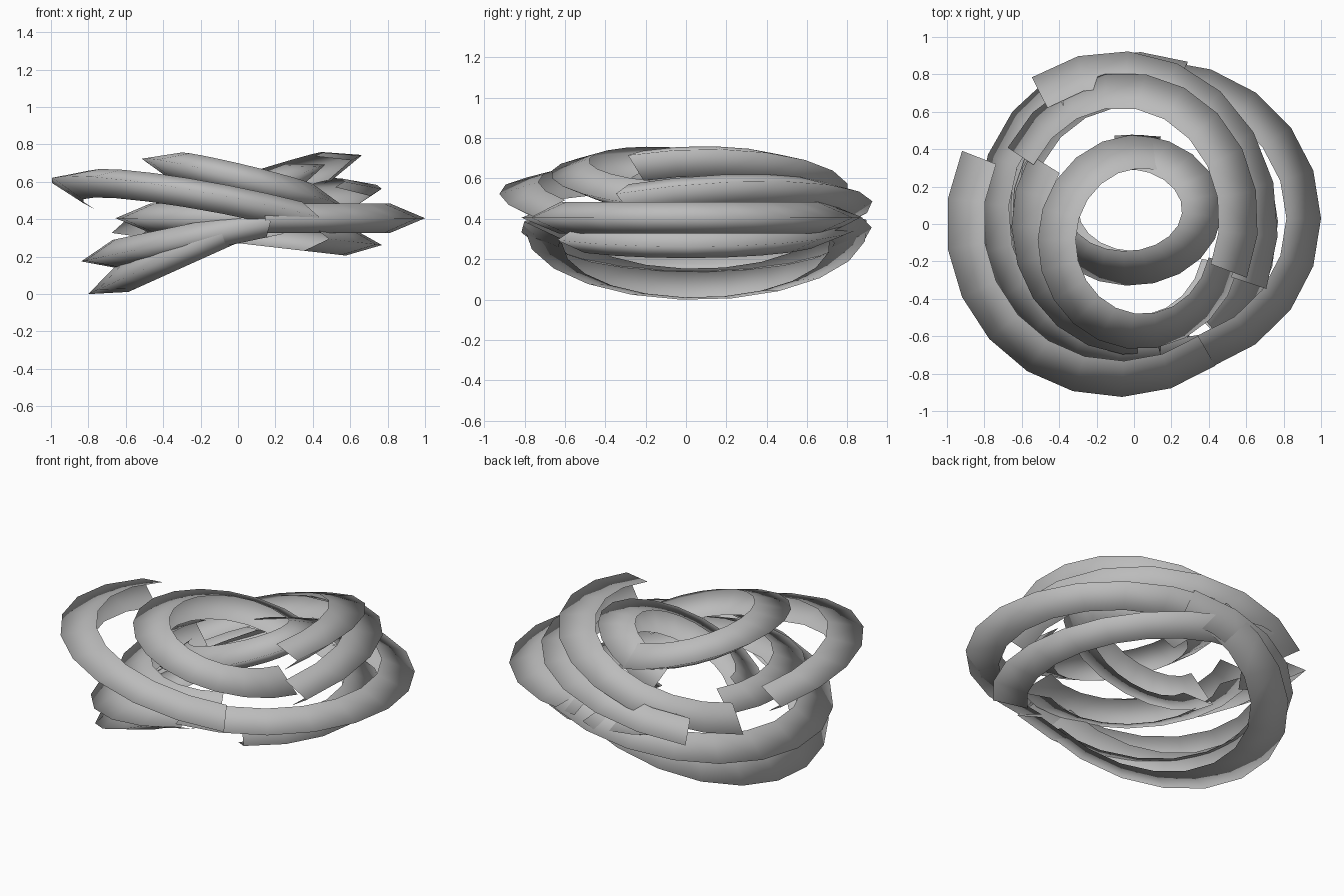
import bpy, bmesh, math
from mathutils import Vector

if "Cube" in bpy.data.objects:
    bpy.data.objects.remove(bpy.data.objects["Cube"])

grey = bpy.data.materials.new("plain grey")
grey.use_nodes = True
colour = (0.5, 0.5, 0.5, 1)
grey.diffuse_color = colour
grey.node_tree.nodes["Principled BSDF"].inputs["Base Color"].default_value = colour

DEPTH, HALF_HEIGHT = 0.185, 0.078   # size of the V-shaped band section


def arc_band(name, centre, radii, z_axis, slope, start, end):
    """Open V-section band, sharp edge outward, on the plane z = z_axis + slope . (x, y)."""
    normal = Vector((-slope[0], -slope[1], 1)).normalized()
    steps = max(4, round(abs(end - start) / 17))
    bm = bmesh.new()
    rows = []
    for i in range(steps + 1):
        t = math.radians(start + (end - start) * i / steps)
        row = []
        for inset, height in ((DEPTH, HALF_HEIGHT), (0, 0), (DEPTH, -HALF_HEIGHT)):
            x = centre[0] + (radii[0] - inset) * math.cos(t)
            y = centre[1] + (radii[1] - inset) * math.sin(t)
            p = Vector((x, y, z_axis + slope[0] * x + slope[1] * y)) + normal * height
            row.append(bm.verts.new(p))
        rows.append(row)
    for a, b in zip(rows, rows[1:]):
        for k in range(2):
            bm.faces.new((a[k], a[k + 1], b[k + 1], b[k]))
    # Turn the faces outward
    bm.normal_update()
    if bm.faces[:][0].normal.z < 0:
        bmesh.ops.reverse_faces(bm, faces=bm.faces[:])
    for f in bm.faces:
        f.smooth = True
    mesh = bpy.data.meshes.new(name)
    bm.to_mesh(mesh)
    bm.free()
    mesh.materials.append(grey)
    obj = bpy.data.objects.new(name, mesh)
    bpy.context.collection.objects.link(obj)


# Bands on the +x half
arc_band("flat_outer_band", (0.115, 0.03), (0.885, 0.845), 0.405, (0, 0), -88, 88)
arc_band("raised_outer_band", (-0.09, 0.0), (0.86, 0.925), 0.41, (0.205, 0.09), 122, -22)
arc_band("raised_middle_band", (-0.05, 0.03), (0.715, 0.78), 0.53, (0.32, 0.03), 151, -24)
arc_band("raised_inner_band", (-0.02, 0.075), (0.49, 0.405), 0.515, (0.38, 0), 100, -180)
arc_band("lowered_band", (-0.09, 0.0), (0.86, 0.86), 0.35, (-0.115, 0), 115, -48)

# Bands on the -x half
arc_band("left_raised_outer_band", (-0.09, 0.0), (0.915, 0.925), 0.418, (-0.19, -0.1), 155, 305)
arc_band("left_raised_inner_band", (0.03, -0.095), (0.545, 0.575), 0.595, (-0.24, -0.05), 78, 347)
arc_band("left_flat_band", (0.0, 0.0), (0.655, 0.7), 0.405, (0, 0), 148, 298)
arc_band("left_lowered_band", (0.0, 0.05), (0.84, 0.87), 0.35, (0.21, 0), 70, 282)
arc_band("left_lowest_band", (-0.02, 0.05), (0.785, 0.85), 0.36, (0.45, 0), 83, 270)
